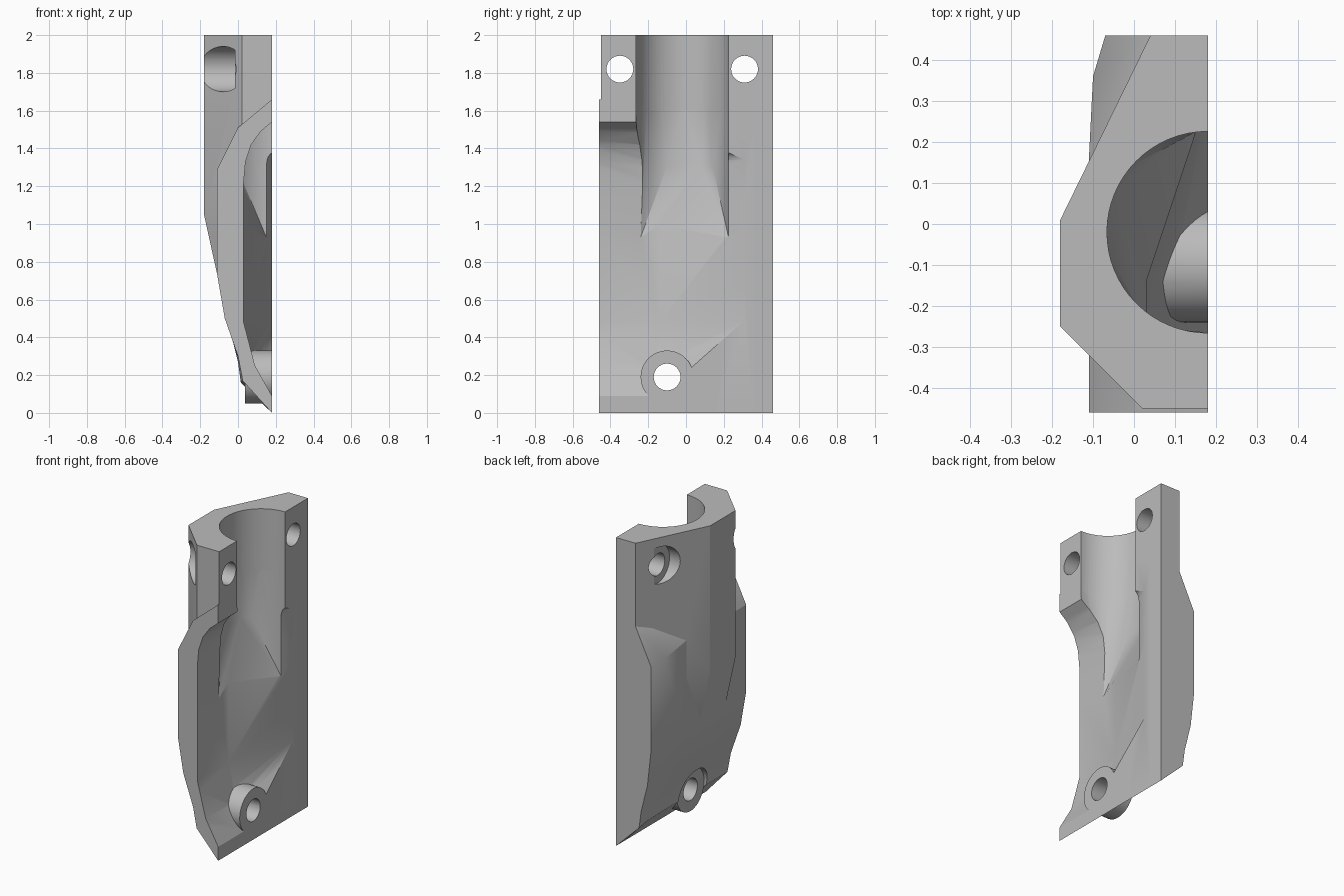
import bpy
import bmesh
from math import cos, sin, pi, radians
from mathutils import Matrix

if "Cube" in bpy.data.objects:
    bpy.data.objects.remove(bpy.data.objects["Cube"], do_unlink=True)

SPLIT = 0.18   # flat mating face of the half shell

grey = bpy.data.materials.new("plain grey")
grey.use_nodes = True
colour = (0.5, 0.5, 0.5, 1)
grey.diffuse_color = colour
grey.node_tree.nodes["Principled BSDF"].inputs["Base Color"].default_value = colour


def finish(name, bm):
    bmesh.ops.recalc_face_normals(bm, faces=bm.faces[:])
    mesh = bpy.data.meshes.new(name)
    bm.to_mesh(mesh)
    bm.free()
    mesh.materials.append(grey)
    ob = bpy.data.objects.new(name, mesh)
    bpy.context.collection.objects.link(ob)
    return ob


def loft(name, rings):
    """Bridge matching rings of points and cap both ends."""
    bm = bmesh.new()
    rows = [[bm.verts.new(p) for p in ring] for ring in rings]
    n = len(rows[0])
    for a, b in zip(rows, rows[1:]):
        for i in range(n):
            j = (i + 1) % n
            bm.faces.new((a[i], a[j], b[j], b[i]))
    bm.faces.new(rows[0])
    bm.faces.new(rows[-1])
    bmesh.ops.triangulate(bm, faces=[f for f in bm.faces if len(f.verts) == 4])
    return finish(name, bm)


def hull(name, points):
    bm = bmesh.new()
    for p in points:
        bm.verts.new(p)
    bmesh.ops.convex_hull(bm, input=bm.verts[:])
    bmesh.ops.delete(bm, geom=[v for v in bm.verts if not v.link_faces], context='VERTS')
    return finish(name, bm)


def rod(name, radius, x0, x1, y, z, sides=48):
    """Cylinder along x."""
    bm = bmesh.new()
    place = Matrix.Translation(((x0 + x1) / 2, y, z)) @ Matrix.Rotation(pi / 2, 4, 'Y')
    bmesh.ops.create_cone(bm, cap_ends=True, segments=sides, radius1=radius,
                          radius2=radius, depth=x1 - x0, matrix=place)
    return finish(name, bm)


def combine(target, other, operation):
    mod = target.modifiers.new(operation.lower(), 'BOOLEAN')
    mod.operation = operation
    mod.solver = 'EXACT'
    mod.object = other
    bpy.context.view_layer.objects.active = target
    bpy.ops.object.modifier_apply(modifier=mod.name)
    bpy.data.objects.remove(other, do_unlink=True)


# Lower body: side profile carried from front to back, tapering at the back
front = [(SPLIT, 1.66), (0, 1.51), (-.11, 1.29), (-.11, .73),
         (-.07, .5), (0, .3), (.025, .17), (SPLIT, 0)]
near_back = [(SPLIT, 1.5), (.02, 1.48), (-.1, 1.25), (-.1, .7),
             (-.06, .48), (0, .29), (.02, .17), (SPLIT, 0)]
back = [(SPLIT, 1.46), (.04, 1.46), (-.07, 1.23), (-.07, .67),
        (-.045, .45), (0, .27), (.015, .16), (SPLIT, 0)]
shell = loft("half_shell", [[(x, y, z) for x, z in ring] for y, ring in
                            ((-.46, front), (.16, front), (.36, near_back), (.46, back))])

# Upper neck: faceted prism whose outer face slopes in at its foot
plan = [(SPLIT, .46), (.04, .46), (-.18, .01), (-.18, -.25), (.02, -.45), (SPLIT, -.45)]
neck = loft("neck", [[(max(x, limit), y, z) for x, y in plan]
                     for z, limit in ((2, -.18), (1.05, -.18), (.7, -.103))])
combine(shell, neck, 'UNION')

# Screw head pockets on the outside
for y, z, radius, floor in ((-.35, 1.82, .12, -.015), (.31, 1.82, .12, -.015), (-.1, .19, .142, .04)):
    combine(shell, rod("pocket", radius, -.5, floor, y, z), 'DIFFERENCE')

# Inner cavity, open at the front and running out towards the back
opening = [(.3, 1.54), (SPLIT, 1.54), (.12, 1.49), (.07, 1.42), (.04, 1.33), (.03, 1.22),
           (.03, .48), (.06, .38), (.09, .25), (SPLIT, .09), (.3, .09)]
run_out = [(max(x, SPLIT), min(max(z, .49), 1.34)) for x, z in opening]
points = [(x, y, z) for y in (-.6, -.14) for x, z in opening]
points += [(x, .31, z) for x, z in run_out]
combine(shell, hull("cavity", points), 'DIFFERENCE')

# Round channel through the neck
R, CY = .246, -.02
circle = [(SPLIT + R * cos(2 * pi * i / 64), CY + R * sin(2 * pi * i / 64)) for i in range(64)]
combine(shell, loft("channel", [[(x, y, z) for x, y in circle] for z in (1.6, 2.2)]), 'DIFFERENCE')

# Ramp leading from the channel down to the cavity floor
ramp = [(x, y, 1.601) for x, y in circle]
ramp += [(-.048, -.1, 1.31), (-.04, .08, 1.31), (-.01, -.17, 1.31), (-.01, .14, 1.31)]
ramp += [(x, y, .93) for x, y in ((.03, -.24), (.15, .225), (.3, -.24), (.3, .225))]
combine(shell, hull("ramp", ramp), 'DIFFERENCE')

# Lower screw boss, flush with the mating face
combine(shell, rod("boss", .14, .038, SPLIT, -.1, .19), 'UNION')

# Screw holes
for y, z in ((-.35, 1.82), (.31, 1.82), (-.1, .19)):
    combine(shell, rod("hole", .071, -.5, .5, y, z, 32), 'DIFFERENCE')

bpy.ops.object.select_all(action='DESELECT')
shell.select_set(True)
bpy.context.view_layer.objects.active = shell
bpy.ops.object.shade_smooth_by_angle(angle=radians(25))
